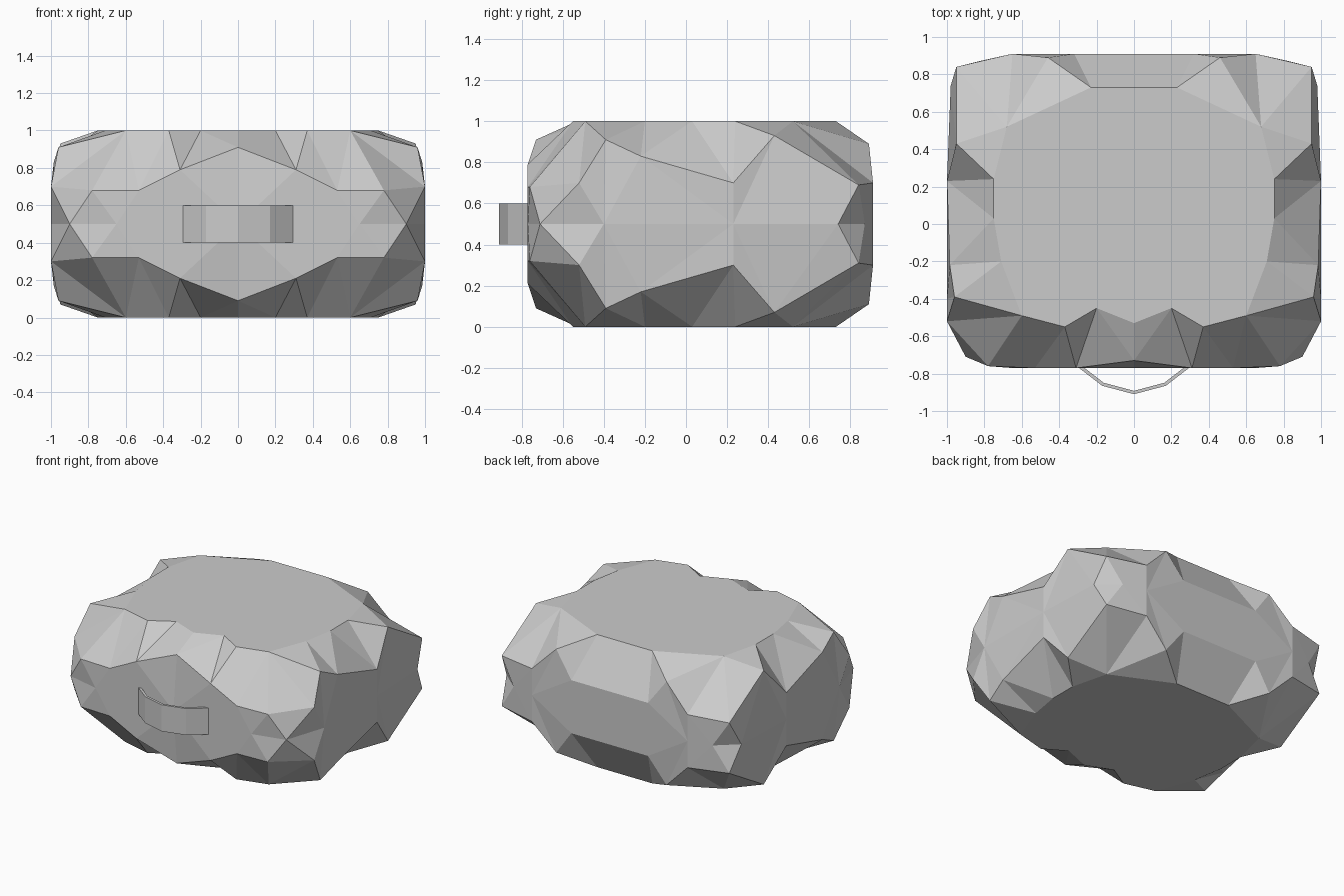
import bpy
import bmesh
from mathutils import Vector

default_cube = bpy.data.objects.get("Cube")
if default_cube:
    bpy.data.objects.remove(default_cube, do_unlink=True)

# One plain stone grey for everything
stone = bpy.data.materials.new("stone grey")
stone.use_nodes = True
grey = (0.6, 0.6, 0.6, 1)
stone.diffuse_color = grey
stone.node_tree.nodes["Principled BSDF"].inputs["Base Color"].default_value = grey


def make_object(name, bm):
    """Turn a bmesh into a flat shaded, coloured object."""
    mesh = bpy.data.meshes.new(name)
    bm.to_mesh(mesh)
    bm.free()
    obj = bpy.data.objects.new(name, mesh)
    bpy.context.collection.objects.link(obj)
    mesh.materials.append(stone)
    return obj


def zip_rims(bm, upper, lower):
    """Fill the band between two open rims, always taking the shorter diagonal."""
    i = j = 0
    last_i, last_j = len(upper) - 1, len(lower) - 1
    while i < last_i or j < last_j:
        step_up = (upper[i + 1].co - lower[j].co).length if i < last_i else float("inf")
        step_low = (upper[i].co - lower[j + 1].co).length if j < last_j else float("inf")
        if step_up < step_low:
            bm.faces.new((upper[i], lower[j], upper[i + 1]))
            i += 1
        else:
            bm.faces.new((upper[i], lower[j], lower[j + 1]))
            j += 1


# Rims of the upper left quarter, each running from the front to the back
top_rim = [(x, y, 1) for x, y in (
    (0, -.53), (.2, -.45), (.37, -.55), (.6, -.49), (.71, -.2),
    (.75, .03), (.75, .24), (.68, .52), (.23, .73), (0, .73))]

front_shoulder = [(0, -.73, .91), (.31, -.77, .79), (.53, -.77, .68), (.78, -.76, .68)]
side_shoulder = [(1, -.52, .7), (.96, -.39, .91), (.985, -.22, .83), (1, .23, .7), (.95, .43, .93)]
back_shoulder = [(.95, .84, .69), (.65, .91, .7), (.46, .89, .89), (.32, .91, .7), (0, .91, .7)]

waist_rim = [(x, y, .5) for x, y in (
    (0, -.77), (.65, -.77), (.9, -.71), (1, -.4), (1, .23),
    (.98, .74), (.83, .87), (.65, .91), (0, .91))]

# Boulder: quarter shell, mirrored across and top to bottom
bm = bmesh.new()
rims = [[bm.verts.new(p) for p in rim]
        for rim in (top_rim, front_shoulder + side_shoulder + back_shoulder, waist_rim)]
bm.faces.new(rims[0])
zip_rims(bm, rims[0], rims[1])
zip_rims(bm, rims[1], rims[2])

for axis, centre in ((Vector((1, 0, 0)), 0), (Vector((0, 0, 1)), .5)):
    copy = bmesh.ops.duplicate(bm, geom=bm.verts[:] + bm.edges[:] + bm.faces[:])["geom"]
    for v in copy:
        if isinstance(v, bmesh.types.BMVert):
            v.co += 2 * axis * (centre - v.co.dot(axis))
bmesh.ops.remove_doubles(bm, verts=bm.verts[:], dist=.001)
bmesh.ops.recalc_face_normals(bm, faces=bm.faces[:])
make_object("boulder", bm)

# Handle: a thin bowed strap on the front
bm = bmesh.new()
bow = [(-.3, -.765), (-.17, -.865), (0, -.91), (.17, -.865), (.3, -.765)]
strap = [[bm.verts.new((x, y, z)) for x, y in bow] for z in (.4, .6)]
for k in range(len(bow) - 1):
    bm.faces.new((strap[0][k], strap[0][k + 1], strap[1][k + 1], strap[1][k]))
handle = make_object("front_handle", bm)
thickness = handle.modifiers.new("thickness", "SOLIDIFY")
thickness.thickness = .018
thickness.offset = -1
